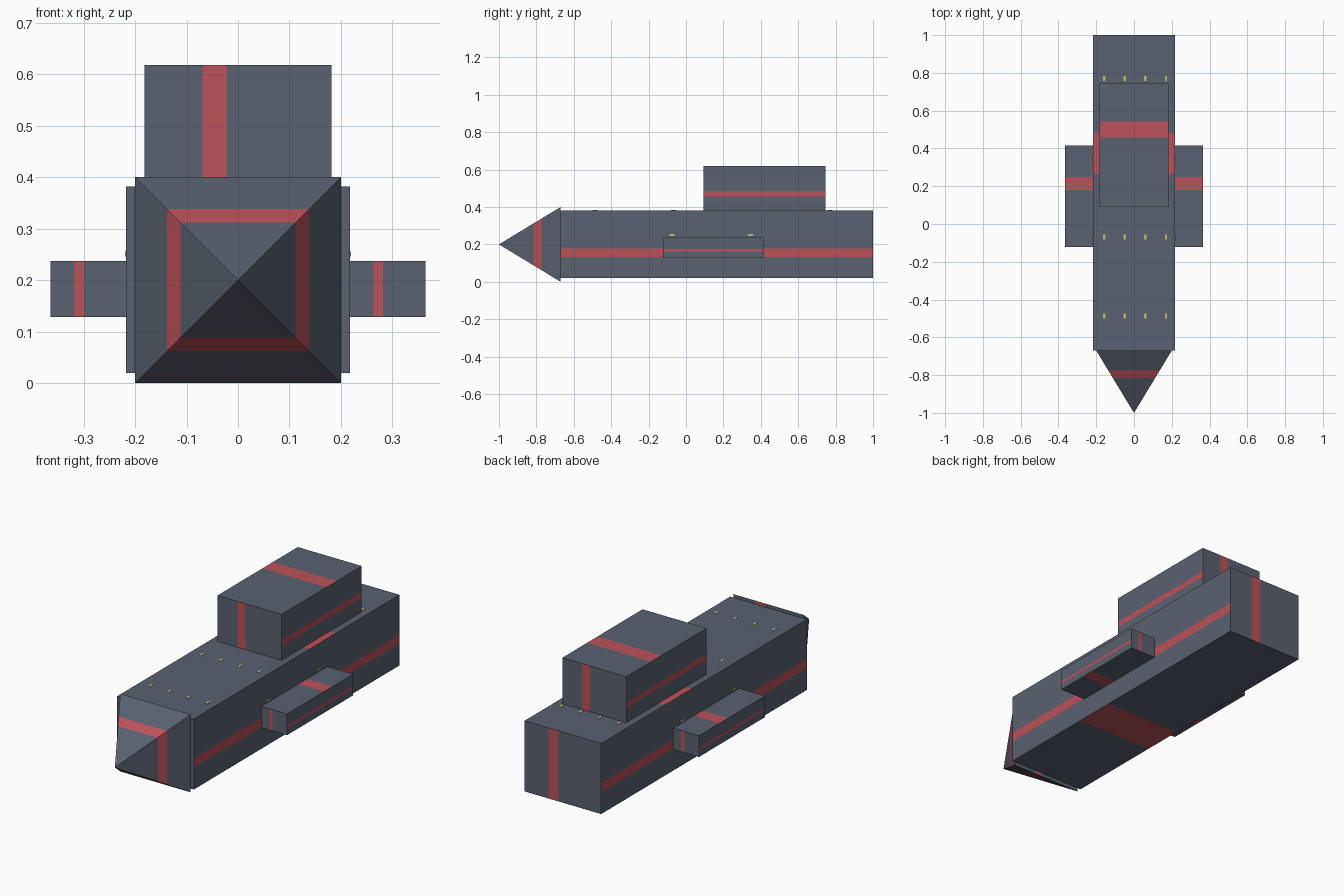
import bpy, bmesh
from mathutils import Vector

if "Cube" in bpy.data.objects:
    bpy.data.objects.remove(bpy.data.objects["Cube"])


def material(name, rgb):
    m = bpy.data.materials.new(name)
    m.diffuse_color = (*rgb, 1)
    m.use_nodes = True
    m.node_tree.nodes["Principled BSDF"].inputs["Base Color"].default_value = m.diffuse_color
    return m


SLATE = material("slate grey", (0.100, 0.119, 0.162))
RED = material("stripe red", (0.50, 0.084, 0.103))
YELLOW = material("lamp yellow", (0.58, 0.48, 0.19))

BAND = (0.0, 0.31, 0.44, 1.0)  # stripe position across every panel


def panel(bm, a, b, c, d, centre):
    """Panel swept from edge ab to edge dc, cut into grey / red / grey."""
    a, b, c, d = map(Vector, (a, b, c, d))
    for i in range(3):
        s, t = BAND[i], BAND[i + 1]
        pts = [a.lerp(d, s), b.lerp(c, s), b.lerp(c, t), a.lerp(d, t)]
        if (pts[2] - pts[3]).length < 1e-6:
            pts.pop()
        f = bm.faces.new([bm.verts.new(p) for p in pts])
        f.material_index = 1 if i == 1 else 0
        f.normal_update()
        if f.normal.dot(f.calc_center_median() - Vector(centre)) < 0:
            f.normal_flip()


def finish(bm, name, mats):
    bmesh.ops.remove_doubles(bm, verts=bm.verts, dist=1e-5)
    me = bpy.data.meshes.new(name)
    bm.to_mesh(me)
    bm.free()
    for m in mats:
        me.materials.append(m)
    ob = bpy.data.objects.new(name, me)
    bpy.context.collection.objects.link(ob)
    return ob


def striped_box(name, lo, hi):
    (x0, y0, z0), (x1, y1, z1) = lo, hi
    mid = (Vector(lo) + Vector(hi)) / 2
    bm = bmesh.new()
    # front and back, stripe upright
    panel(bm, (x0, y0, z0), (x0, y0, z1), (x1, y0, z1), (x1, y0, z0), mid)
    panel(bm, (x1, y1, z0), (x1, y1, z1), (x0, y1, z1), (x0, y1, z0), mid)
    # sides, stripe lengthwise
    for x in (x0, x1):
        panel(bm, (x, y0, z0), (x, y1, z0), (x, y1, z1), (x, y0, z1), mid)
    # top and bottom, stripe crosswise
    panel(bm, (x0, y1, z1), (x1, y1, z1), (x1, y0, z1), (x0, y0, z1), mid)
    panel(bm, (x0, y0, z0), (x1, y0, z0), (x1, y1, z0), (x0, y1, z0), mid)
    return finish(bm, name, (SLATE, RED))


# main boxes
striped_box("hull", (-0.218, -0.67, 0.019), (0.218, 1.0, 0.382))
striped_box("upper_block", (-0.182, 0.093, 0.382), (0.182, 0.745, 0.618))
striped_box("left_pod", (-0.364, -0.122, 0.128), (-0.218, 0.415, 0.237))
striped_box("right_pod", (0.218, -0.122, 0.128), (0.364, 0.415, 0.237))

# pyramid nose
bm = bmesh.new()
r, yb, tip, mid = 0.2, -0.67, (0, -1.0, 0.2), (0, -0.75, 0.2)
ring = [(-r, yb, 0), (r, yb, 0), (r, yb, 2 * r), (-r, yb, 2 * r)]
for i in range(4):
    panel(bm, ring[i], ring[(i + 1) % 4], tip, tip, mid)
panel(bm, ring[1], ring[2], ring[3], ring[0], mid)
finish(bm, "nose", (SLATE, RED))


# small lamps as thin plates
def plate(bm, centre, size):
    v = bmesh.ops.create_cube(bm, size=1)["verts"]
    bmesh.ops.scale(bm, vec=size, verts=v)
    bmesh.ops.translate(bm, vec=centre, verts=v)


bm = bmesh.new()
for y in (-0.487, -0.068, 0.77):
    for x in (-0.157, -0.049, 0.060, 0.169):
        plate(bm, (x, y, 0.382), (0.012, 0.027, 0.004))
for y in (-0.075, 0.345):
    for x in (-0.218, 0.218):
        plate(bm, (x, y, 0.251), (0.004, 0.027, 0.010))
finish(bm, "hull_lamps", (YELLOW,))
